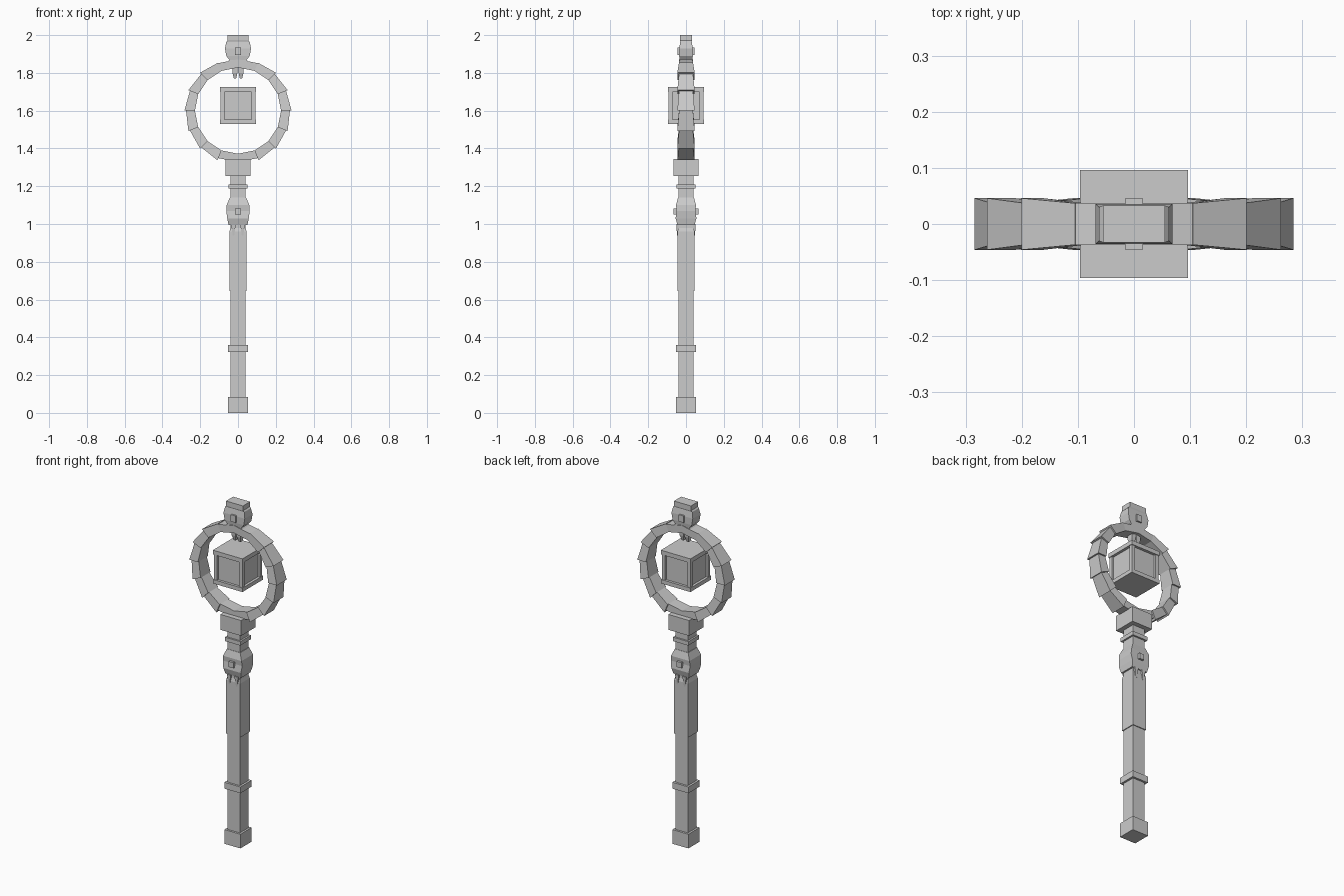
import bpy, bmesh, math
from mathutils import Vector

cube = bpy.data.objects.get("Cube")
if cube:
    bpy.data.objects.remove(cube, do_unlink=True)

GREY = (0.6, 0.6, 0.6, 1)
mat = bpy.data.materials.new("plain grey")
mat.use_nodes = True
mat.diffuse_color = GREY
mat.node_tree.nodes["Principled BSDF"].inputs["Base Color"].default_value = GREY


def finish(name, bm):
    bmesh.ops.recalc_face_normals(bm, faces=bm.faces)
    mesh = bpy.data.meshes.new(name)
    bm.to_mesh(mesh)
    bm.free()
    mesh.materials.append(mat)
    obj = bpy.data.objects.new(name, mesh)
    bpy.context.collection.objects.link(obj)
    return obj


def loft(bm, loops):
    """Skin a row of four-point loops and cap both ends."""
    rings = [[bm.verts.new(p) for p in loop] for loop in loops]
    for a, b in zip(rings, rings[1:]):
        for i in range(4):
            j = (i + 1) % 4
            bm.faces.new((a[i], a[j], b[j], b[i]))
    bm.faces.new(rings[0][::-1])
    bm.faces.new(rings[-1])


def stack(name, sections, centre=(0, 0)):
    """Square column through sections of (z, half width, half depth)."""
    cx, cy = centre
    bm = bmesh.new()
    loft(bm, [[(cx + sx * hx, cy + sy * hy, z)
               for sx, sy in ((-1, -1), (1, -1), (1, 1), (-1, 1))]
              for z, hx, hy in sections])
    return finish(name, bm)


def block(name, half, z0, z1, depth=None, centre=(0, 0)):
    d = half if depth is None else depth
    return stack(name, [(z0, half, d), (z1, half, d)], centre)


# Shaft, bands and collar
block("shaft", 0.04, 0.04, 1.28)
block("foot_cap", 0.052, 0, 0.083)
block("lower_band", 0.052, 0.323, 0.36)
stack("grip", [(0.645, 0.045, 0.045), (0.96, 0.045, 0.045), (0.98, 0.04, 0.04)])
block("upper_band", 0.05, 1.187, 1.21)
block("collar", 0.067, 1.255, 1.345)

# Ornament on the neck
stack("neck_ornament", [(0.995, 0.05, 0.045), (1.03, 0.057, 0.055), (1.07, 0.062, 0.05),
                        (1.10, 0.06, 0.053), (1.14, 0.043, 0.042)])
block("neck_stud", 0.015, 1.05, 1.083, 0.065)
for side in (-1, 1):
    for face in (-1, 1):
        stack("neck_fang", [(0.94, 0.004, 0.006), (0.998, 0.012, 0.011)],
              (side * 0.024, face * 0.041))

# Finial on top of the ring
stack("finial", [(1.84, 0.075, 0.034), (1.868, 0.045, 0.033), (1.89, 0.062, 0.036),
                 (1.93, 0.069, 0.036), (1.965, 0.062, 0.03), (1.972, 0.055, 0.033),
                 (2.0, 0.055, 0.033)])
block("finial_stud", 0.016, 1.895, 1.935, 0.045)
for side in (-1, 1):
    stack("finial_fang", [(1.77, 0.006, 0.008), (1.80, 0.013, 0.017), (1.84, 0.014, 0.02)],
          (side * 0.016, 0))

# Ring of overlapping flared segments
COUNT, CENTRE = 16, 1.6


def ring_section(angle, side, inner, outer, depth):
    d = Vector((side * math.sin(angle), 0, math.cos(angle)))
    return [d * r + Vector((0, y, CENTRE))
            for r, y in ((inner, -depth), (outer, -depth), (outer, depth), (inner, depth))]


bm = bmesh.new()
step = math.tau / COUNT
for side in (-1, 1):
    for i in range(COUNT // 2):
        plain = i in (0, COUNT // 2 - 1)
        flare = 0 if plain else 0.009
        base = 0.272 if plain else 0.275
        loft(bm, [ring_section(i * step, side, 0.228, base, 0.037),
                  ring_section((i + 1) * step, side, 0.228, base + flare, 0.037 + flare)])
finish("ring", bm)

# Floating lantern block: two plates, corner posts and recessed panels
block("lantern_top", 0.096, 1.70, 1.725)
block("lantern_bottom", 0.095, 1.53, 1.553)
block("lantern_core", 0.08, 1.54, 1.71)
for sx in (-1, 1):
    for sy in (-1, 1):
        block("lantern_post", 0.01, 1.54, 1.71, centre=(sx * 0.082, sy * 0.082))
